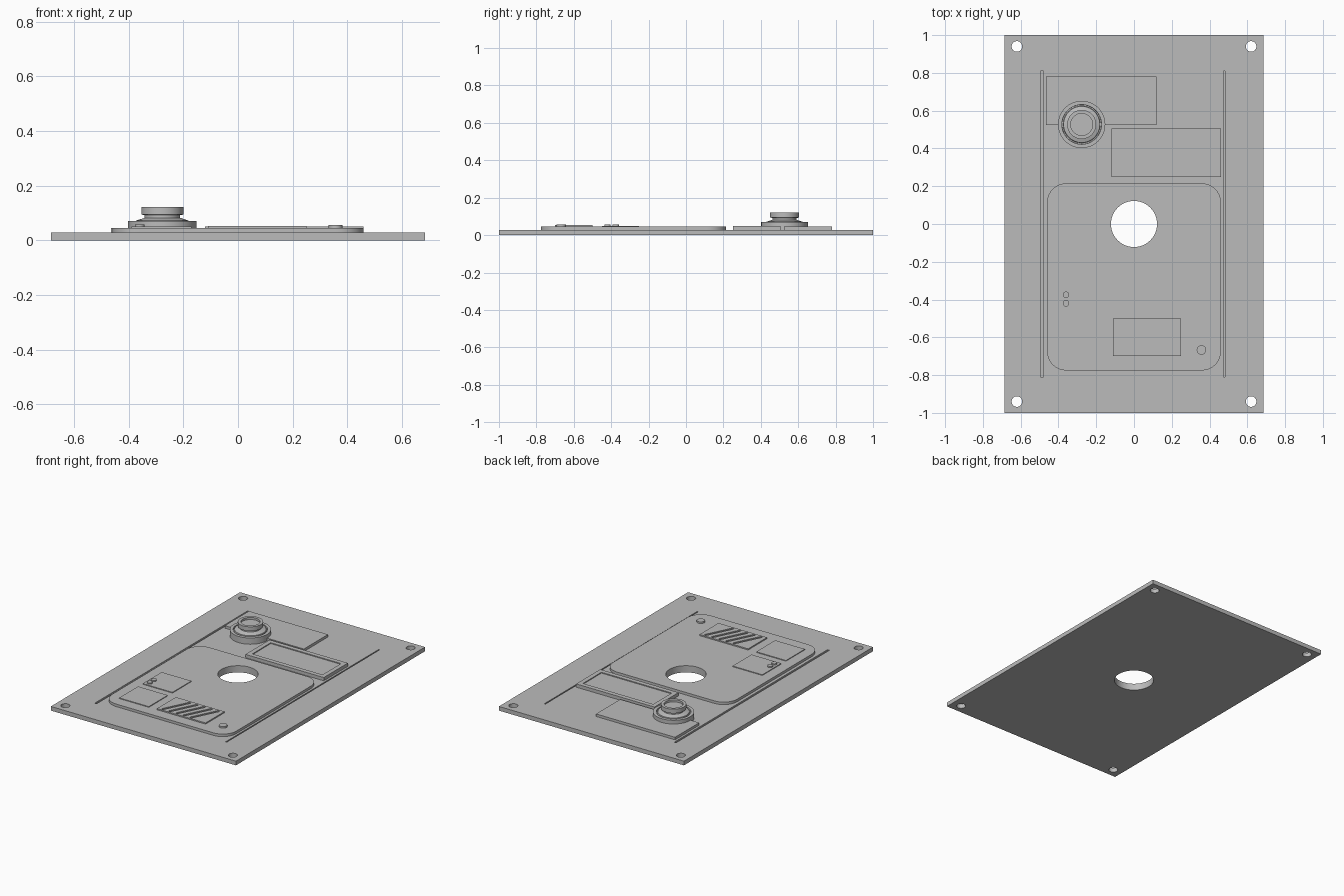
import bpy, bmesh, math
from mathutils import Matrix

cube = bpy.data.objects.get("Cube")
if cube:
    bpy.data.objects.remove(cube, do_unlink=True)

grey = bpy.data.materials.new("plain grey")
grey.use_nodes = True
grey.diffuse_color = (0.5, 0.5, 0.5, 1)
grey.node_tree.nodes["Principled BSDF"].inputs["Base Color"].default_value = (0.5, 0.5, 0.5, 1)

BASE, PANEL = 0.028, 0.045  # top heights of the backing plate and the panel


def finish(name, bm):
    bmesh.ops.recalc_face_normals(bm, faces=bm.faces)
    mesh = bpy.data.meshes.new(name)
    bm.to_mesh(mesh)
    bm.free()
    mesh.materials.append(grey)
    ob = bpy.data.objects.new(name, mesh)
    bpy.context.collection.objects.link(ob)
    return ob


def slab(name, x0, x1, y0, y1, z0, z1, radius=0):
    bm = bmesh.new()
    bmesh.ops.create_cube(bm, size=1)
    bmesh.ops.transform(bm, verts=bm.verts, matrix=Matrix.Translation(
        ((x0 + x1) / 2, (y0 + y1) / 2, (z0 + z1) / 2)) @ Matrix.Diagonal((x1 - x0, y1 - y0, z1 - z0, 1)))
    if radius:
        upright = [e for e in bm.edges if abs(e.verts[0].co.z - e.verts[1].co.z) > 0.001]
        bmesh.ops.bevel(bm, geom=upright, offset=radius, segments=10, profile=0.5, affect='EDGES')
    return finish(name, bm)


def smooth(ob):
    bpy.ops.object.select_all(action='DESELECT')
    ob.select_set(True)
    bpy.context.view_layer.objects.active = ob
    bpy.ops.object.shade_smooth_by_angle(angle=math.radians(35))


def disc(name, x, y, z0, z1, r, segments=48):
    bm = bmesh.new()
    bmesh.ops.create_cone(bm, cap_ends=True, segments=segments, radius1=r, radius2=r, depth=z1 - z0,
                          matrix=Matrix.Translation((x, y, (z0 + z1) / 2)))
    return finish(name, bm)


def cut(target, cutters):
    for c in cutters:
        mod = target.modifiers.new("cut", 'BOOLEAN')
        mod.operation, mod.solver, mod.object = 'DIFFERENCE', 'EXACT', c
        bpy.context.view_layer.objects.active = target
        bpy.ops.object.modifier_apply(modifier=mod.name)
        bpy.data.objects.remove(c, do_unlink=True)


# Backing plate with screw holes, centre opening and long side grooves
plate = slab("backing_plate", -0.685, 0.685, -1, 1, 0, BASE)
holes = [disc("hole", sx * 0.62, sy * 0.94, -0.1, 0.1, 0.028, 32) for sx in (-1, 1) for sy in (-1, 1)]
holes.append(disc("hole", 0, 0, -0.1, 0.1, 0.122, 64))
holes += [slab("groove", x - w, x + w, -0.81, 0.81, BASE - 0.01, 0.1)
          for x, w in ((-0.487, 0.007), (0.478, 0.004))]
cut(plate, holes)
smooth(plate)

# Rounded raised panel
panel = slab("raised_panel", -0.46, 0.46, -0.775, 0.215, BASE, PANEL, 0.1)
cut(panel, [disc("hole", 0, 0, -0.1, 0.1, 0.122, 64)])
smooth(panel)

# Rectangular plates at the upper end
slab("upper_plate", -0.465, 0.12, 0.525, 0.78, BASE, PANEL)
display = slab("display_plate", -0.12, 0.46, 0.25, 0.505, BASE, 0.05)
cut(display, [slab("recess", -0.09, 0.43, 0.28, 0.475, 0.044, 0.1)])

# Small plates, studs and button on the panel
slab("stud_plate", -0.39, -0.17, -0.45, -0.25, PANEL, 0.05)
slab("small_plate", -0.39, -0.17, -0.70, -0.50, PANEL, 0.05)
for i, y in enumerate((-0.375, -0.42)):
    smooth(disc(f"stud_{i + 1}", -0.36, y, PANEL, 0.058, 0.017, 24))
smooth(disc("button", 0.357, -0.667, PANEL, 0.056, 0.025, 32))

# Vent with slanted slots
vent = slab("vent", -0.11, 0.25, -0.70, -0.50, PANEL, 0.053)
slots = []
for i in range(5):
    s = slab("slot", -0.008, 0.008, -0.1, 0.1, -0.007, 0.05, 0.0075)
    s.data.transform(Matrix.Translation((-0.035 + i * 0.0525, -0.6, 0.053)) @ Matrix.Rotation(-0.46, 4, 'Z'))
    slots.append(s)
cut(vent, slots)

# Turned knob: flanged collar, tapered neck and hollow cap
profile = [(0, BASE), (0.125, BASE), (0.125, 0.07), (0.105, 0.07), (0.104, 0.06), (0.098, 0.06),
           (0.096, 0.072), (0.065, 0.082), (0.065, 0.092), (0.077, 0.094), (0.077, 0.122),
           (0.058, 0.122), (0.058, 0.108), (0, 0.108)]
bm = bmesh.new()
ring = [bm.verts.new((r, 0, z)) for r, z in profile]
edges = [bm.edges.new(pair) for pair in zip(ring, ring[1:])]
bmesh.ops.spin(bm, geom=ring + edges, cent=(0, 0, 0), axis=(0, 0, 1), angle=math.tau, steps=64)
bmesh.ops.remove_doubles(bm, verts=bm.verts, dist=0.0001)
bmesh.ops.translate(bm, verts=bm.verts, vec=(-0.277, 0.527, 0))
smooth(finish("turned_knob", bm))
